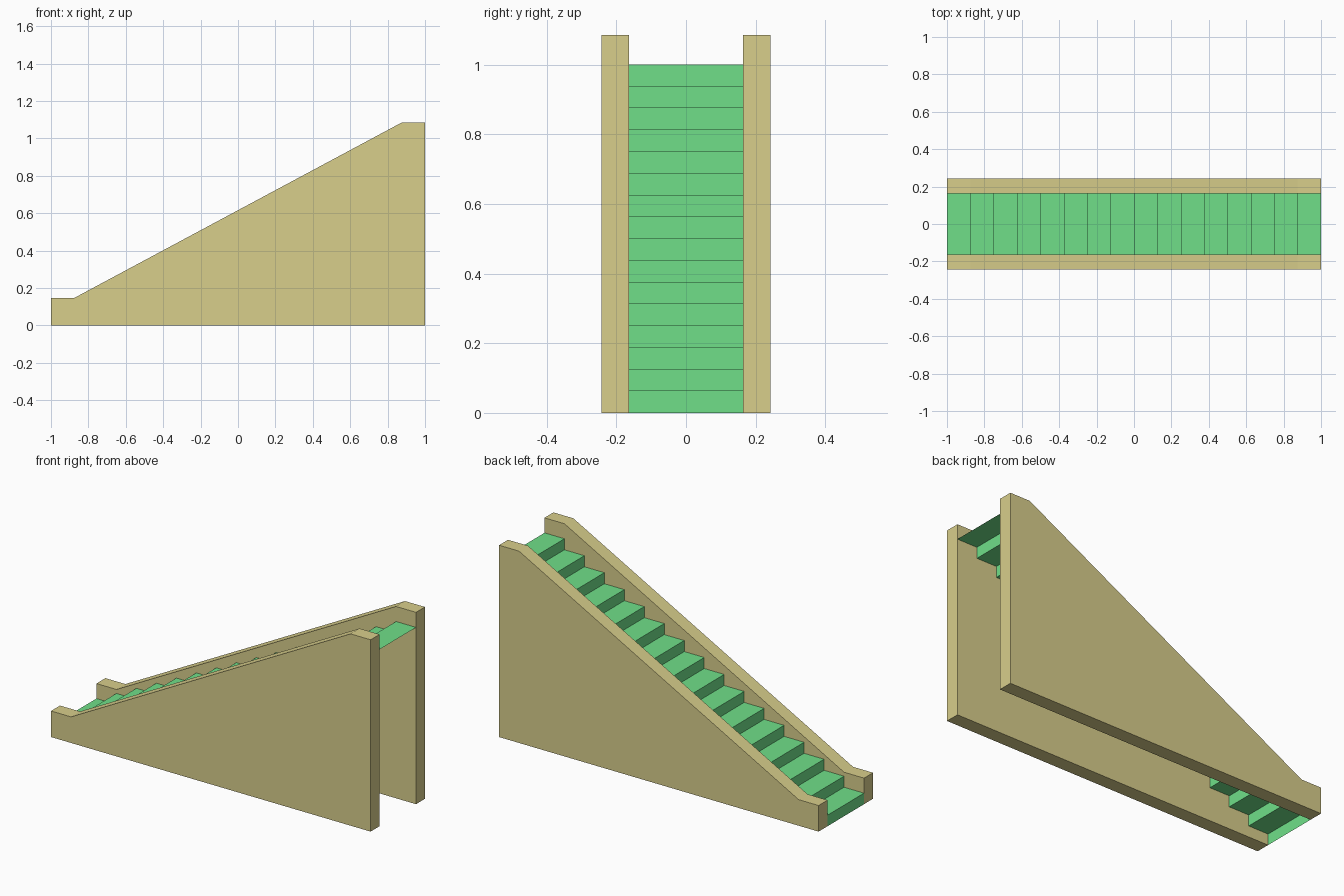
import bpy, bmesh
from mathutils import Vector

if "Cube" in bpy.data.objects:
    bpy.data.objects.remove(bpy.data.objects["Cube"])

STEPS = 16
RUN, RISE = 2 / STEPS, 1 / STEPS
INNER, OUTER = 0.163, 0.243      # inner and outer y of the side walls
LIP = 0.085                      # wall height above the treads


def material(name, color):
    mat = bpy.data.materials.new(name)
    mat.diffuse_color = (*color, 1)
    mat.use_nodes = True
    mat.node_tree.nodes["Principled BSDF"].inputs["Base Color"].default_value = mat.diffuse_color
    return mat


def finish(bm, name, mat):
    mesh = bpy.data.meshes.new(name)
    bm.to_mesh(mesh)
    bm.free()
    mesh.materials.append(mat)
    obj = bpy.data.objects.new(name, mesh)
    bpy.context.collection.objects.link(obj)
    return obj


def extrude(bm, geom, width):
    new = bmesh.ops.extrude_face_region(bm, geom=geom)["geom"]
    verts = [v for v in new if isinstance(v, bmesh.types.BMVert)]
    bmesh.ops.translate(bm, verts=verts, vec=Vector((0, width, 0)))
    bmesh.ops.recalc_face_normals(bm, faces=bm.faces)


tan = material("tan", (0.69, 0.62, 0.26))
green = material("green", (0.16, 0.74, 0.25))

# Side walls: one profile, extruded on each side
profile = [(-1, 0), (1, 0), (1, 1 + LIP), (1 - RUN, 1 + LIP),
           (-1 + RUN, RISE + LIP), (-1, RISE + LIP)]
for name, y in (("front_side_wall", -OUTER), ("back_side_wall", INNER)):
    bm = bmesh.new()
    face = bm.faces.new([bm.verts.new((x, y, z)) for x, z in profile])
    extrude(bm, [face], OUTER - INNER)
    finish(bm, name, tan)

# Steps: an open, thin zigzag sheet of risers and treads
path = [(-1, 0)]
for i in range(STEPS):
    path += [(-1 + i * RUN, (i + 1) * RISE), (-1 + (i + 1) * RUN, (i + 1) * RISE)]
bm = bmesh.new()
left = [bm.verts.new((x, -INNER, z)) for x, z in path]
right = [bm.verts.new((x, INNER, z)) for x, z in path]
for i in range(len(path) - 1):
    bm.faces.new((left[i], left[i + 1], right[i + 1], right[i]))
bm.normal_update()
if bm.faces[:][1].normal.z < 0:
    bmesh.ops.reverse_faces(bm, faces=bm.faces[:])
finish(bm, "steps", green)
